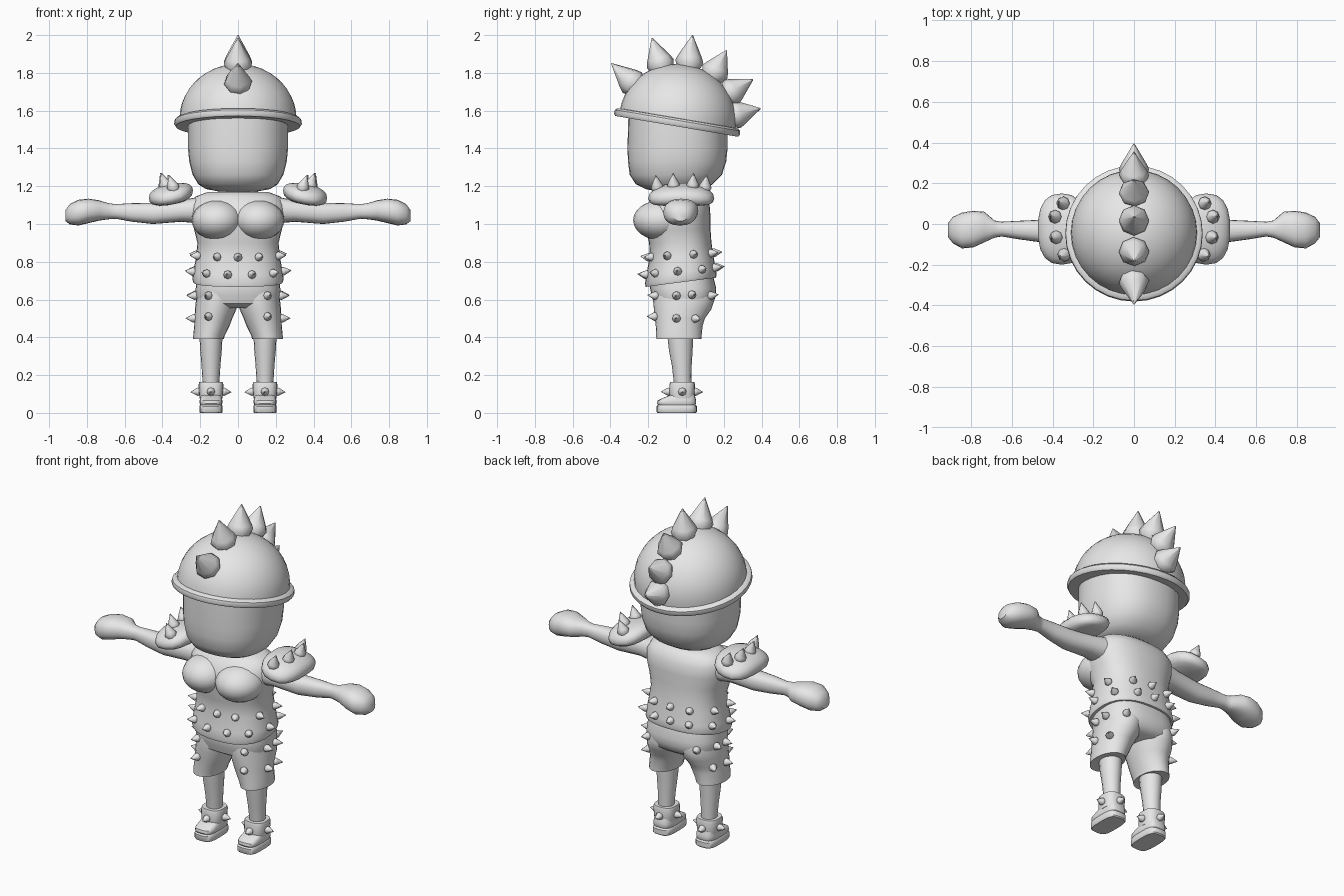
import bpy, bmesh, math
from mathutils import Vector
from mathutils.bvhtree import BVHTree

if "Cube" in bpy.data.objects:
    bpy.data.objects.remove(bpy.data.objects["Cube"])

grey = bpy.data.materials.new("plain_grey")
grey.diffuse_color = (0.8, 0.8, 0.8, 1)
grey.use_nodes = True
grey.node_tree.nodes["Principled BSDF"].inputs["Base Color"].default_value = grey.diffuse_color


def finish(bm, name, angle=40):
    bmesh.ops.recalc_face_normals(bm, faces=bm.faces)
    mesh = bpy.data.meshes.new(name)
    bm.to_mesh(mesh)
    bm.free()
    mesh.materials.append(grey)
    ob = bpy.data.objects.new(name, mesh)
    bpy.context.collection.objects.link(ob)
    bpy.ops.object.select_all(action='DESELECT')
    ob.select_set(True)
    bpy.context.view_layer.objects.active = ob
    bpy.ops.object.shade_smooth_by_angle(angle=math.radians(angle))
    return ob


def skin(bm, loops):
    """Bridge equal point loops and cap both ends."""
    rings = [[bm.verts.new(p) for p in loop] for loop in loops]
    n = len(rings[0])
    for a, b in zip(rings, rings[1:]):
        for i in range(n):
            j = (i + 1) % n
            bm.faces.new((a[i], a[j], b[j], b[i]))
    bm.faces.new(rings[0][::-1])
    bm.faces.new(rings[-1])


def loft(name, rings, cx=0, power=2.0, n=24, along_x=0, angle=40):
    """Rings: (height, half width, near, far[, tilt]) upright, or
    (x, y centre, y radius, z low, z high) when along_x is +1 or -1."""
    loops = []
    for r in rings:
        loop = []
        for i in range(n):
            t = 2 * math.pi * i / n
            c, s = math.cos(t), math.sin(t)
            c = math.copysign(abs(c) ** (2 / power), c)
            s = math.copysign(abs(s) ** (2 / power), s)
            if along_x:
                x, yc, ry, z0, z1 = r
                loop.append((along_x * x, yc + ry * c, (z0 + z1) / 2 + (z1 - z0) / 2 * s))
            else:
                z, hx, y0, y1 = r[:4]
                y = (y0 + y1) / 2 + (y1 - y0) / 2 * s
                loop.append((cx + hx * c, y, z + (r[4] * y if len(r) > 4 else 0)))
        loops.append(loop)
    bm = bmesh.new()
    skin(bm, loops)
    return finish(bm, name, angle)


def spikes(name, items, sides=8):
    """Items: (base point, direction, radius, length)."""
    bm = bmesh.new()
    for base, d, rad, length in items:
        d = Vector(d).normalized()
        u = d.orthogonal().normalized()
        v = d.cross(u)
        loops = []
        for h, k in ((-0.15, 0.75), (0.12, 1), (0.3, 0.85), (1, 0.03)):
            loops.append([Vector(base) + d * h * length + rad * k *
                          (u * math.cos(2 * math.pi * i / sides) + v * math.sin(2 * math.pi * i / sides))
                          for i in range(sides)])
        skin(bm, loops)
    return finish(bm, name, 50)


def studs(name, parts, cx, cy, spots, rad=0.023, length=0.05):
    """Put small spikes on the outside of parts at (angle, height)."""
    trees = []
    for p in parts:
        bm = bmesh.new()
        bm.from_mesh(p.data)
        trees.append(BVHTree.FromBMesh(bm))
        bm.free()
    items = []
    for ang, z in spots:
        a = math.radians(ang)
        out = Vector((math.cos(a), math.sin(a), 0))
        hits = [t.ray_cast(Vector((cx, cy, z)) + out, -out) for t in trees]
        hits = [h for h in hits if h[0] is not None]
        if hits:
            h = min(hits, key=lambda q: q[3])
            items.append((h[0], h[1] + out * 0.5, rad, length))
    return spikes(name, items)


# Head
loft("head", [(1.172, .10, -.15, .05), (1.185, .17, -.215, .10), (1.21, .21, -.265, .14),
              (1.26, .24, -.298, .19), (1.33, .258, -.307, .213), (1.40, .265, -.31, .22),
              (1.58, .265, -.305, .22)], power=2.3, n=32)

# Helmet dome and rim, tipped back
dome = [(.02, .31, -.31, .31)]
for k in range(12):
    a = math.radians(k * 8)
    r = .31 * math.cos(a)
    dome.append((.04 + .29 * math.sin(a), r, -r, r))
rim = [(z, r, -r, r) for z, r in ((0, .30), (0, .33), (.012, .338), (.032, .336), (.042, .325), (.045, .30))]
for name, rings in (("helmet_dome", dome), ("helmet_rim", rim)):
    ob = loft(name, rings, n=32)
    ob.location = (0, -.05, 1.517)
    ob.rotation_euler.x = math.radians(-9.6)

# Crest of large spikes: base y, base z, tip y, tip z
crest = [(-.27, 1.735, -.395, 1.85), (-.13, 1.83, -.18, 1.985), (.015, 1.84, .035, 2.0),
         (.145, 1.79, .215, 1.92), (.225, 1.69, .355, 1.765), (.25, 1.575, .395, 1.612)]
spikes("helmet_crest", [((0, y, z), (0, ty - y, tz - z), .075, math.hypot(ty - y, tz - z))
                        for y, z, ty, tz in crest])

# Shirt, neckline and chest
torso = loft("shirt", [(.695, .222, -.195, .145, .13), (.695, .236, -.213, .158, .13),
                       (.71, .242, -.217, .163, .12), (.75, .236, -.21, .157, .08),
                       (.83, .222, -.192, .145, .03), (.90, .215, -.195, .135),
                       (.97, .232, -.215, .13), (1.04, .252, -.215, .13), (1.10, .25, -.19, .125),
                       (1.145, .225, -.155, .10), (1.17, .16, -.12, .07)], power=2.4, n=32)
loft("neck", [(1.14, .11, -.11, .06), (1.20, .10, -.10, .05)])
for s, side in ((1, "left"), (-1, "right")):
    bm = bmesh.new()
    bmesh.ops.create_uvsphere(bm, u_segments=20, v_segments=12, radius=1)
    for v in bm.verts:
        v.co = (s * .11 + v.co.x * .135, -.135 + v.co.y * .145, 1.02 + v.co.z * .105)
    finish(bm, side + "_chest", 60)

# Two staggered rows of studs round the waist
studs("shirt_studs", [torso], 0, -.03,
      [(-90 + 36 * k, .835 + .012 * math.sin(math.radians(-90 + 36 * k))) for k in range(10)] +
      [(-90 + 22.5 + 360 / 11 * k * .98, .75 + .02 * math.sin(math.radians(-67 + 32 * k))) for k in range(11)])

# Shorts seat
seat = loft("shorts_seat", [(.555, .15, -.13, .11), (.58, .215, -.17, .145), (.62, .225, -.182, .158),
                            (.66, .224, -.19, .16), (.72, .215, -.185, .145)], power=2.6, n=32)

for s, side in ((1, "left"), (-1, "right")):
    # Shorts leg: height, inner x, outer x, near y, far y
    legs = []
    for z, x0, x1, y0, y1 in ((.392, .085, .225, -.145, .07), (.39, .075, .237, -.157, .082),
                              (.41, .07, .237, -.158, .083), (.46, .045, .232, -.16, .088),
                              (.50, .03, .23, -.165, .10), (.55, .008, .228, -.17, .135),
                              (.60, .0, .222, -.175, .15), (.65, .0, .215, -.17, .14)):
        legs.append((z, (x1 - x0) / 2, y0, y1, 0, (x0 + x1) / 2))
    bm = bmesh.new()
    skin(bm, [[(s * (cx + hx * math.cos(t)), (y0 + y1) / 2 + (y1 - y0) / 2 * math.sin(t), z)
               for t in (2 * math.pi * i / 24 for i in range(24))] for z, hx, y0, y1, _, cx in legs])
    short = finish(bm, side + "_shorts_leg")
    angles = [(-90, .62), (0, .62), (50, .625), (88, .62), (-90, .51), (0, .50), (60, .50)]
    studs(side + "_shorts_studs", [short, seat], s * .155, -.05,
          [(a if s > 0 else 180 - a, z) for a, z in angles])

    # Shin, boot cuff and shoe
    lx = s * .143
    loft(side + "_shin", [(.14, .043, -.062, .028), (.25, .05, -.075, .03), (.33, .057, -.09, .035),
                          (.42, .062, -.10, .04)], cx=lx, n=16)
    cuff = loft(side + "_boot_cuff", [(.075, .06, -.085, .042), (.10, .063, -.088, .045),
                                      (.15, .066, -.088, .048), (.163, .062, -.084, .044),
                                      (.163, .045, -.065, .03)], cx=lx, power=2.8, n=20)
    loft(side + "_shoe", [(0, .058, -.15, .052), (.006, .062, -.155, .058), (.035, .062, -.155, .058),
                          (.043, .057, -.148, .05), (.05, .06, -.153, .053), (.066, .06, -.15, .053),
                          (.08, .057, -.12, .05), (.098, .052, -.075, .045)], cx=lx, power=3.5, n=24)
    studs(side + "_boot_studs", [cuff], lx, -.02, [(-90, .112), (0, .112), (90, .112), (180, .112)],
          rad=.022, length=.045)

    # Arm and fist
    loft(side + "_arm", [(.18, -.03, .085, 1.0, 1.15), (.30, -.035, .068, 1.012, 1.125),
                         (.45, -.035, .056, 1.0, 1.112), (.56, -.03, .046, 1.012, 1.11),
                         (.65, -.025, .036, 1.028, 1.105), (.685, -.025, .042, 1.025, 1.11),
                         (.735, -.015, .075, 1.018, 1.125), (.79, -.025, .09, 1.005, 1.134),
                         (.845, -.032, .088, .992, 1.128), (.89, -.03, .065, .998, 1.105),
                         (.913, -.03, .035, 1.015, 1.075)], along_x=s, n=20, power=2.3)

    # Shoulder pad: rounded slab drooping toward its front and back ends
    bm = bmesh.new()
    bmesh.ops.create_uvsphere(bm, u_segments=18, v_segments=10, radius=1)
    for v in bm.verts:
        x, y, z = (math.copysign(abs(c) ** .8, c) for c in v.co)
        v.co = (s * (.355 + .118 * x), -.025 + .175 * y, 1.158 + .055 * z - .02 * x - .022 * y * y)
    finish(bm, side + "_shoulder_pad", 50)
    spikes(side + "_shoulder_spikes",
           [((s * x, y, z), (s * .35, 1.1 * (y + .025), 1), .034, .08) for x, y, z in
            ((.345, .10, 1.185), (.385, .035, 1.195), (.38, -.065, 1.195), (.34, -.15, 1.185))])
